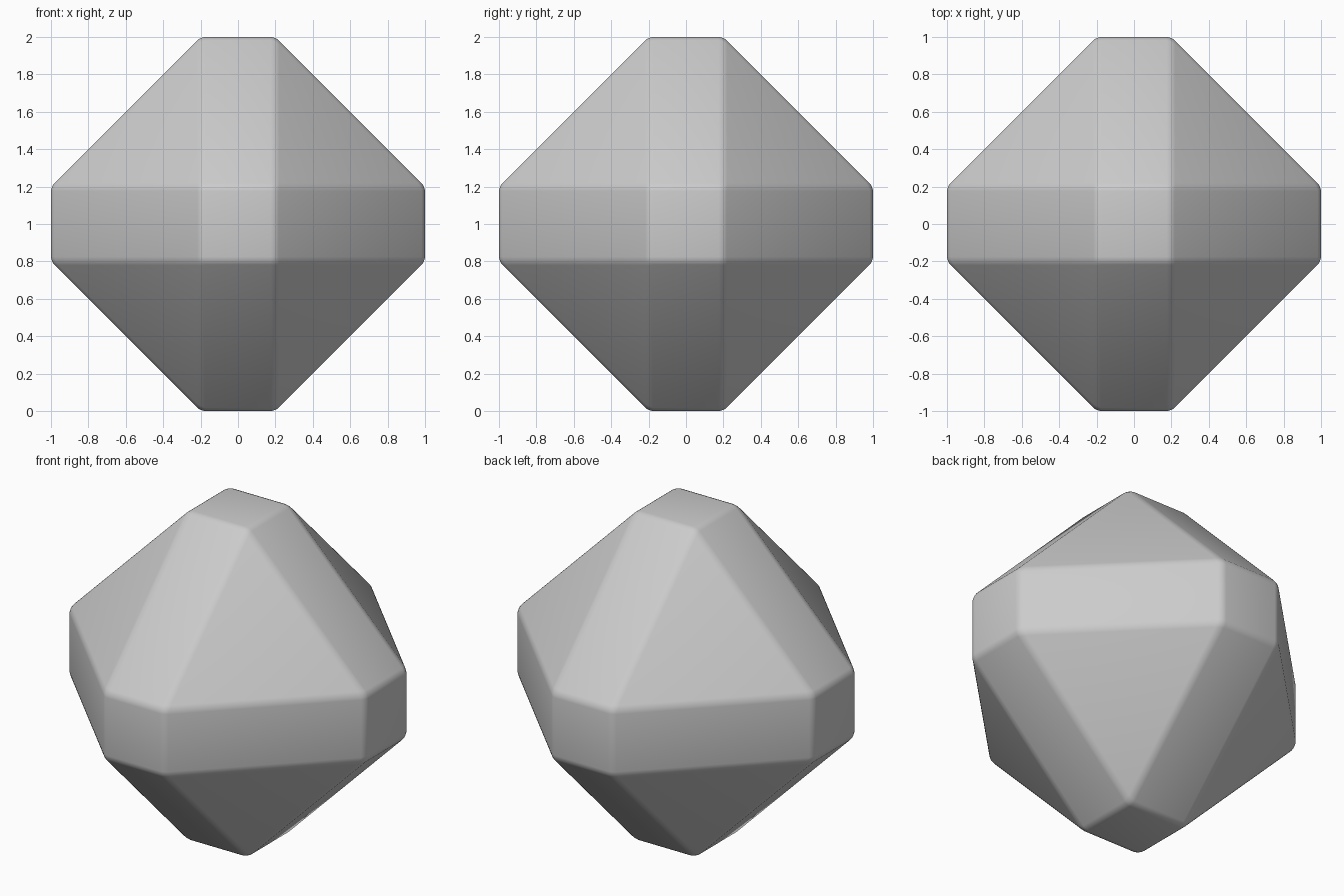
import bpy, bmesh, math
from itertools import product

if "Cube" in bpy.data.objects:
    bpy.data.objects.remove(bpy.data.objects["Cube"])

HALF = 1.0    # distance from centre to each small square face
FLAT = 0.2    # half width of the small square faces

# Faceted solid: hull of six small squares, one on each axis end
bm = bmesh.new()
for axis in range(3):
    for side, a, b in product((-1, 1), repeat=3):
        p = [a * FLAT, b * FLAT]
        p.insert(axis, side * HALF)
        bm.verts.new((p[0], p[1], p[2] + HALF))
bmesh.ops.convex_hull(bm, input=bm.verts[:])
bmesh.ops.dissolve_limit(bm, angle_limit=math.radians(2),
                         verts=bm.verts[:], edges=bm.edges[:])
bmesh.ops.recalc_face_normals(bm, faces=bm.faces[:])

mesh = bpy.data.meshes.new("faceted_body")
bm.to_mesh(mesh)
bm.free()
body = bpy.data.objects.new("faceted_body", mesh)
bpy.context.collection.objects.link(body)

# Slightly rounded edges
bevel = body.modifiers.new("rounded_edges", 'BEVEL')
bevel.width = 0.025
bevel.segments = 3
bevel.limit_method = 'NONE'

bpy.context.view_layer.objects.active = body
body.select_set(True)
bpy.ops.object.modifier_apply(modifier=bevel.name)
bpy.ops.object.shade_smooth_by_angle(angle=math.radians(30))
